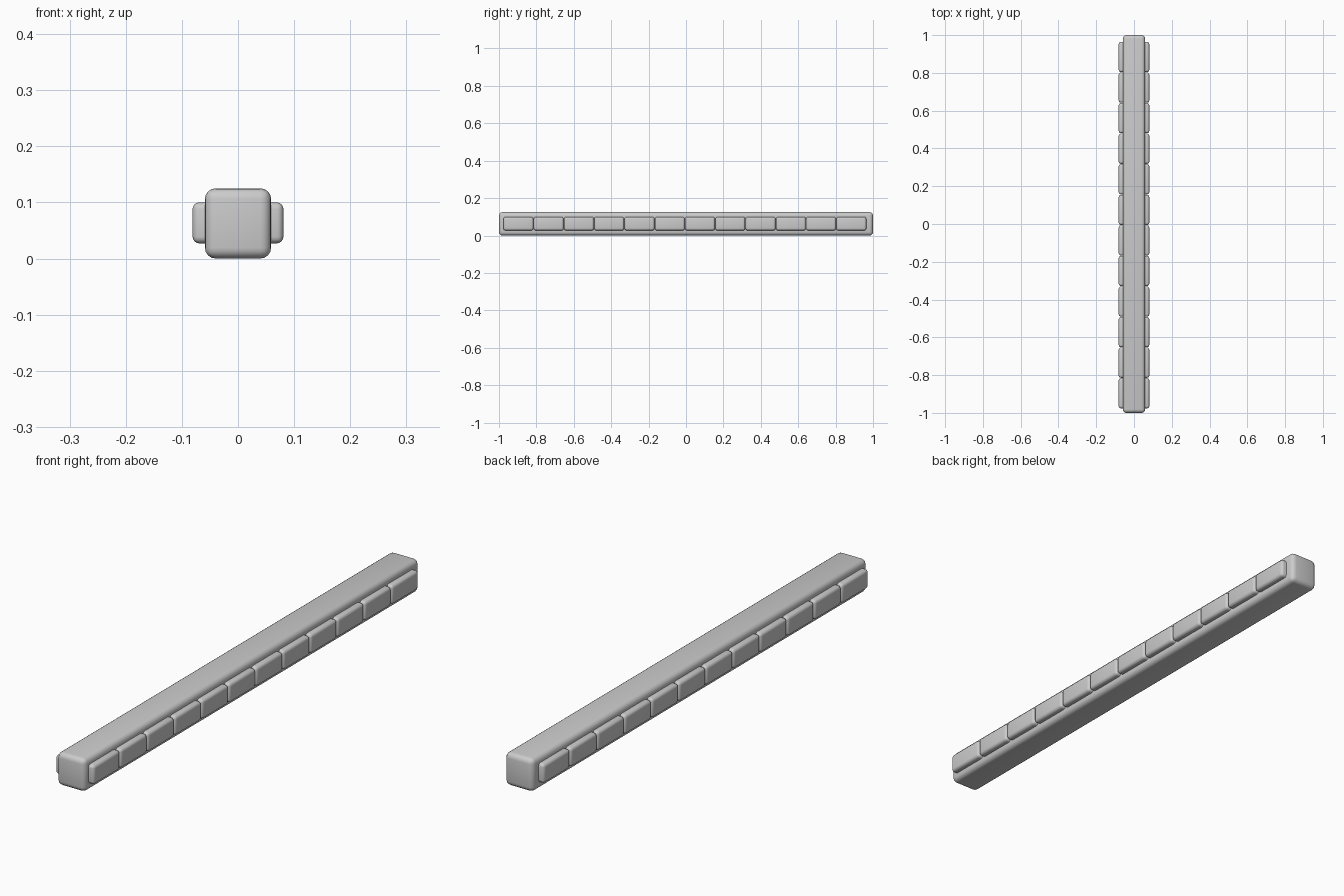
import bpy

if "Cube" in bpy.data.objects:
    bpy.data.objects.remove(bpy.data.objects["Cube"])


def rounded_box(name, lo, hi, radius, segments=4):
    """Box between two corners with rounded edges and smooth shading."""
    size = [b - a for a, b in zip(lo, hi)]
    centre = [(a + b) / 2 for a, b in zip(lo, hi)]
    bpy.ops.mesh.primitive_cube_add(size=1, location=centre)
    ob = bpy.context.object
    ob.name = name
    ob.scale = size
    bpy.ops.object.transform_apply(location=False, rotation=False, scale=True)
    bevel = ob.modifiers.new("rounding", 'BEVEL')
    bevel.width = radius
    bevel.segments = segments
    bevel.limit_method = 'NONE'
    bpy.ops.object.modifier_apply(modifier=bevel.name)
    bpy.ops.object.shade_smooth_by_angle()
    return ob


# Long central bar
rounded_box("bar", (-0.059, -1, 0), (0.059, 1, 0.125), 0.019)

# Row of blocks passing through the bar and showing on both sides
COUNT = 12
START, END = -0.977, 0.965
pitch = (END - START) / COUNT
for i in range(COUNT):
    y = START + i * pitch
    rounded_box(f"side_block_{i + 1}",
                (-0.081, y + 0.001, 0.027),
                (0.081, y + pitch - 0.001, 0.100), 0.012)
